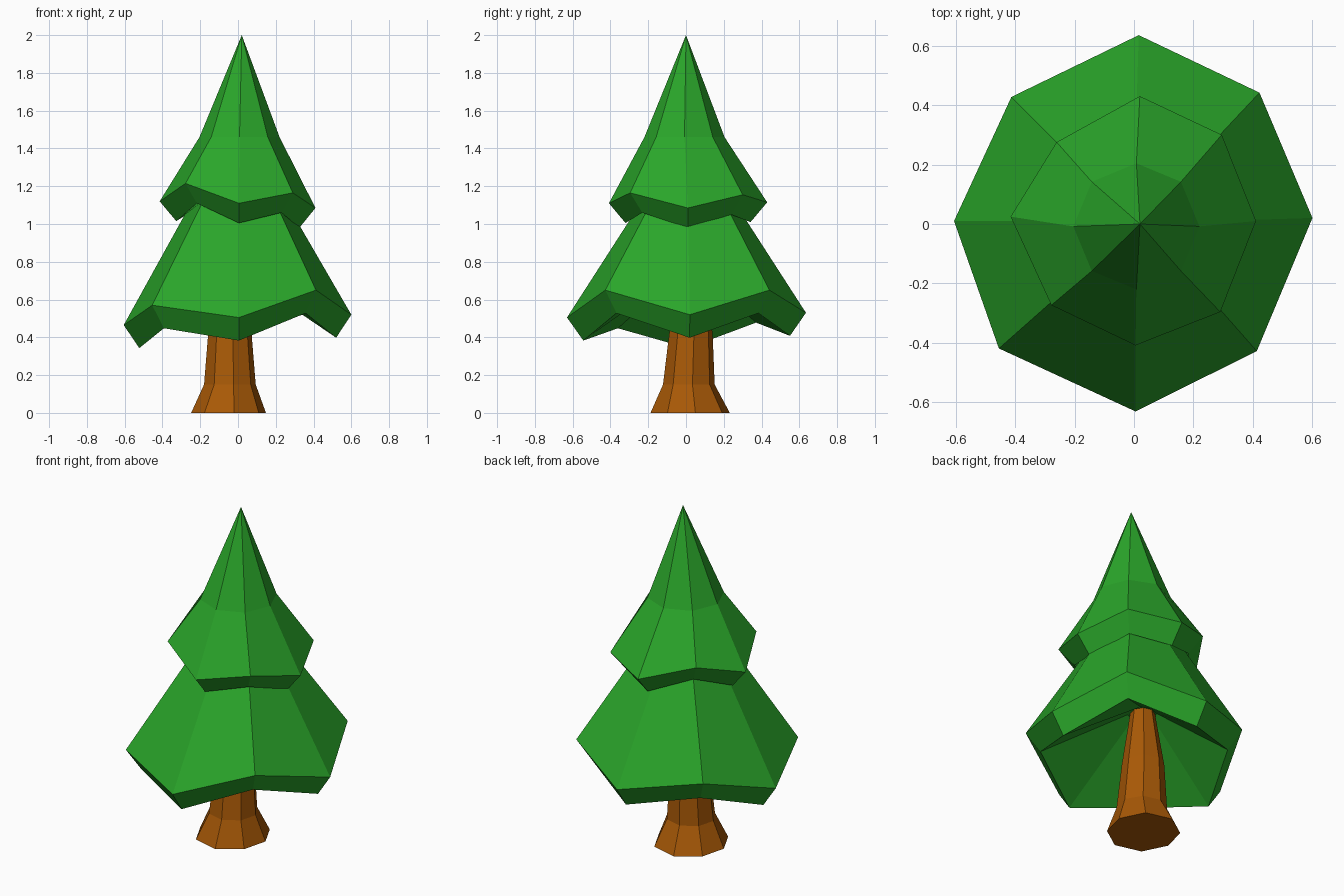
import bpy
import bmesh
from math import sin, cos, radians

SIDES = 8

default = bpy.data.objects.get("Cube")
if default:
    bpy.data.objects.remove(default, do_unlink=True)


def make_material(name, color):
    mat = bpy.data.materials.new(name)
    mat.use_nodes = True
    mat.diffuse_color = color
    shader = mat.node_tree.nodes["Principled BSDF"]
    shader.inputs["Base Color"].default_value = color
    shader.inputs["Roughness"].default_value = 0.9
    return mat


def even(value):
    return [value] * SIDES


def make_ring(bm, center, radii, heights, turns=even(0)):
    """Add one eight-cornered loop, counter-clockwise from +x."""
    verts = []
    for i in range(SIDES):
        angle = radians(turns[i] + i * 360 / SIDES)
        x = center[0] + radii[i] * cos(angle)
        y = center[1] + radii[i] * sin(angle)
        verts.append(bm.verts.new((x, y, heights[i])))
    return verts


def bridge(bm, upper, lower):
    for i in range(SIDES):
        j = (i + 1) % SIDES
        bm.faces.new((upper[i], lower[i], lower[j], upper[j]))


def finish(bm, name, mat):
    bmesh.ops.recalc_face_normals(bm, faces=bm.faces)
    mesh = bpy.data.meshes.new(name)
    bm.to_mesh(mesh)
    bm.free()
    mesh.materials.append(mat)
    obj = bpy.data.objects.new(name, mesh)
    bpy.context.collection.objects.link(obj)
    return obj


def scaled(values, factor):
    return [v * factor for v in values]


def shifted(values, offset):
    return [v + offset for v in values]


def zigzag(straight, diagonal):
    return [straight, diagonal] * (SIDES // 2)


leaf_green = make_material("leaf green", (0.023, 0.38, 0.023, 1))
bark_brown = make_material("bark brown", (0.395, 0.1, 0.002, 1))

# Drooping branch tips of the two tiers
axis = (0.005, 0.01)
low_radii = [0.595, 0.6, 0.625, 0.59, 0.61, 0.628, 0.64, 0.598]
low_heights = [0.52, 0.65, 0.53, 0.6, 0.465, 0.57, 0.505, 0.65]
low_turns = [1, 1, -1, 0, 0, -2, 0, -2]
top_radii = [0.405, 0.41, 0.42, 0.375, 0.42, 0.4, 0.418, 0.418]
top_heights = [1.085, 1.155, 1.115, 1.2, 1.12, 1.215, 1.11, 1.165]
top_turns = [0, 0, -2, 0, -2, 0, 0, -2]

# Foliage: one skin running from the tip down to the hollow underside
bm = bmesh.new()
tip = bm.verts.new((0.02, 0, 2))
rings = [
    make_ring(bm, (0.008, -0.008), even(0.212), even(1.46)),
    make_ring(bm, axis, top_radii, top_heights, top_turns),
    make_ring(bm, axis, scaled(top_radii, 0.79), shifted(top_heights, -0.105), top_turns),
    make_ring(bm, axis, even(0.27), zigzag(1.08, 1.12)),
    make_ring(bm, axis, low_radii, low_heights, low_turns),
    make_ring(bm, axis, scaled(low_radii, 0.865), shifted(low_heights, -0.122), low_turns),
    make_ring(bm, (-0.04, 0.02), even(0.08), even(0.74)),
]
for i in range(SIDES):
    bm.faces.new((tip, rings[0][i], rings[0][(i + 1) % SIDES]))
for upper, lower in zip(rings, rings[1:]):
    bridge(bm, upper, lower)
bm.faces.new(rings[-1])
finish(bm, "foliage", leaf_green)

# Trunk: flared foot, then a slow taper into the foliage
bm = bmesh.new()
loops = []
for radius, height, x, y in [
    (0.062, 0.78, -0.04, 0.025),
    (0.116, 0.42, -0.043, 0.026),
    (0.138, 0.15, -0.043, 0.015),
    (0.2, 0, -0.05, 0.022),
]:
    # The foot spreads a little more to the front and back
    spread = 1.06 if height == 0 else 1.0
    radii = [radius, radius * spread, radius * spread, radius] * 2
    loops.append(make_ring(bm, (x, y), radii, even(height), even(8)))
for upper, lower in zip(loops, loops[1:]):
    bridge(bm, upper, lower)
bm.faces.new(loops[0])
bm.faces.new(loops[-1])
finish(bm, "trunk", bark_brown)
